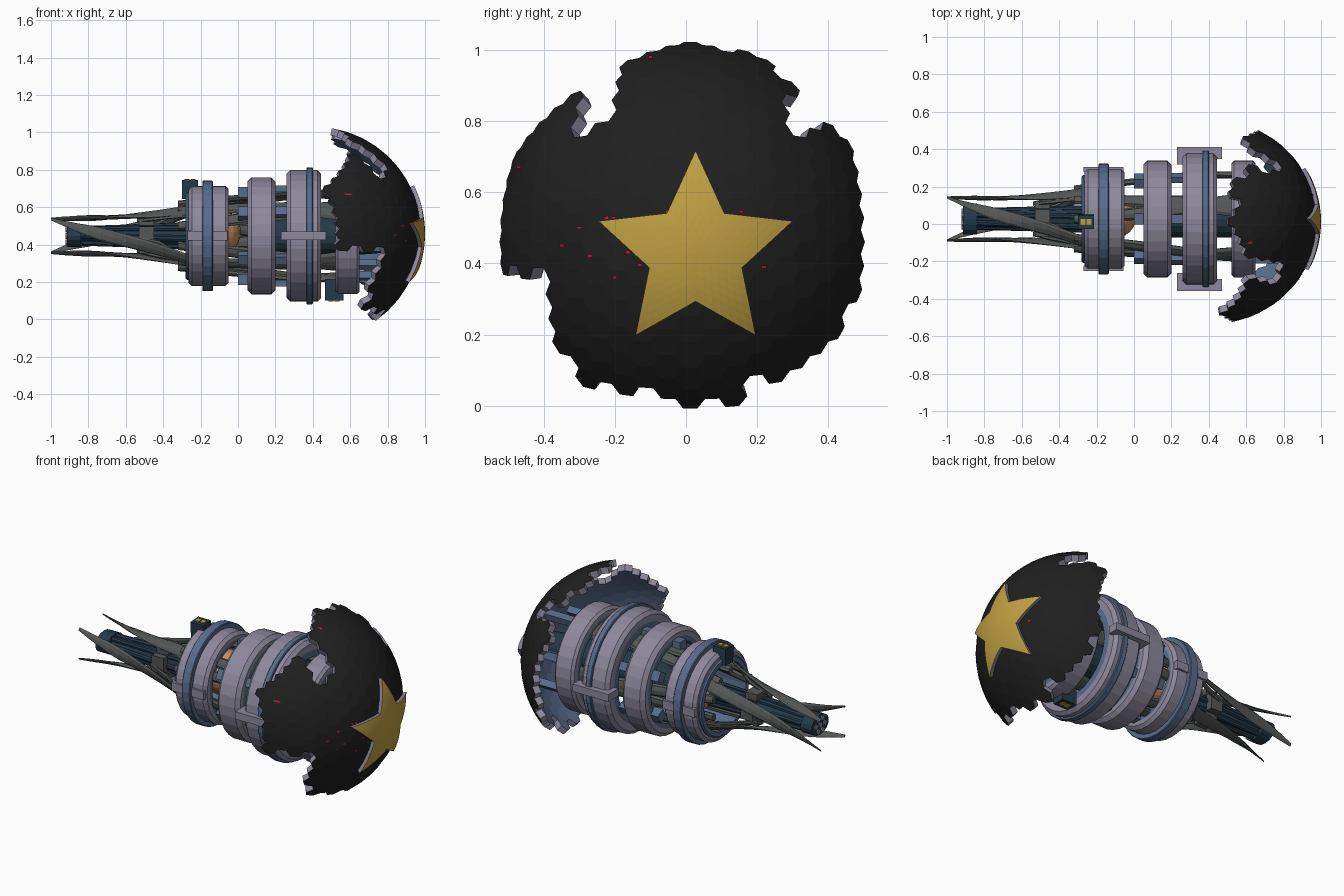
import bpy, bmesh, math
from math import sin, cos, radians, pi, sqrt

if "Cube" in bpy.data.objects:
    bpy.data.objects.remove(bpy.data.objects["Cube"])

AY, AZ = 0.027, 0.447            # main axis runs along x
SC, SR = (0.41, 0.012, 0.46), 0.57   # shield sphere
SQ = 0.96                        # slight sideways squash of the shield


def mat(name, r, g, b):
    m = bpy.data.materials.new(name)
    m.diffuse_color = (r, g, b, 1)
    m.use_nodes = True
    m.node_tree.nodes["Principled BSDF"].inputs["Base Color"].default_value = m.diffuse_color
    return m


BLACK = mat("black", .014, .014, .014)
GOLD = mat("gold", .52, .35, .055)
LAV = mat("lavender_grey", .27, .25, .34)
BLUE = mat("steel_blue", .10, .15, .26)
GREEN = mat("grey_green", .085, .095, .09)
TEAL = mat("dark_teal", .017, .042, .065)
ORANGE = mat("copper", .60, .27, .12)
RED = mat("red", .5, .012, .03)


def make(name, verts, faces, mats, ids=None, fix=True):
    me = bpy.data.meshes.new(name)
    me.from_pydata(verts, [], faces)
    for m in mats:
        me.materials.append(m)
    if ids:
        me.polygons.foreach_set("material_index", ids)
    if fix:
        bm = bmesh.new()
        bm.from_mesh(me)
        bmesh.ops.recalc_face_normals(bm, faces=bm.faces)
        bm.to_mesh(me)
        bm.free()
    ob = bpy.data.objects.new(name, me)
    bpy.context.collection.objects.link(ob)
    return ob


def polar(x, r, a):
    return (x, AY + r * cos(a), AZ + r * sin(a))


def ring(name, x0, x1, ro, ri, bevel=0.018, colours=(LAV, BLUE), n=32):
    """Hollow lathed ring with chamfered rim; bore and inner end faces take the second colour."""
    rm = ri + (ro - bevel - ri) * 0.5
    prof = [(x0, ri), (x0, rm), (x0, ro - bevel), (x0 + bevel, ro), (x1 - bevel, ro),
            (x1, ro - bevel), (x1, rm), (x1, ri)]
    k = len(prof)
    verts = [polar(x, r, 2 * pi * i / n) for i in range(n) for x, r in prof]
    faces, ids = [], []
    for i in range(n):
        for j in range(k):
            a, b = i * k, (i + 1) % n * k
            faces.append((a + j, a + (j + 1) % k, b + (j + 1) % k, b + j))
            ids.append(1 if j in (0, k - 2, k - 1) else 0)
    return make(name, verts, faces, colours, ids)


def sweep(name, path, colour, n=8):
    """Tube along x; each path entry is (x, radius, angle, radial half size, side half size)."""
    verts, faces = [], []
    for x, r, a, p, q in path:
        for i in range(n):
            t = 2 * pi * i / n
            u, v = r + p * cos(t), q * sin(t)
            verts.append((x, AY + u * cos(a) - v * sin(a), AZ + u * sin(a) + v * cos(a)))
    for s in range(len(path) - 1):
        for i in range(n):
            a, b = s * n, s * n + n
            faces.append((a + i, a + (i + 1) % n, b + (i + 1) % n, b + i))
    faces += [tuple(range(n)), tuple(range((len(path) - 1) * n, len(path) * n))]
    return make(name, verts, faces, [colour])


def blocks(name, x0, x1, r0, r1, width, angles, colour):
    """Boxes standing on the axis at the given angles."""
    verts, faces = [], []
    for d in angles:
        a, o, w = radians(d), len(verts), width / 2
        for x in (x0, x1):
            for u, v in ((r0, -w), (r1, -w), (r1, w), (r0, w)):
                verts.append((x, AY + u * cos(a) - v * sin(a), AZ + u * sin(a) + v * cos(a)))
        for f in ((0, 1, 2, 3), (4, 5, 6, 7), (0, 1, 5, 4), (1, 2, 6, 5), (2, 3, 7, 6), (3, 0, 4, 7)):
            faces.append(tuple(o + i for i in f))
    return make(name, verts, faces, [colour])


def solidify(ob, t):
    m = ob.modifiers.new("thickness", 'SOLIDIFY')
    m.thickness, m.offset = t, -1
    m.material_offset, m.material_offset_rim = 1, 2


# Broken shield: hexagon tiles on a sphere, kept inside an outline of (direction, angle off axis)
OUTLINE = [(0, 66), (25, 68), (37, 71), (38, 55), (54, 52), (60, 57), (53, 70), (70, 77), (90, 81),
           (106, 76), (112, 66), (118, 44), (135, 48), (137, 58), (127, 62), (133, 74), (151, 82),
           (170, 82), (188, 74), (191, 50), (214, 56), (231, 62), (243, 56), (247, 47), (260, 52),
           (281, 55), (299, 51), (320, 62), (341, 63)]
poly = [(t * cos(radians(p)), t * sin(radians(p))) for p, t in OUTLINE]


def inside(u, v):
    hit = False
    for (x1, y1), (x2, y2) in zip(poly, poly[1:] + poly[:1]):
        if (y1 > v) != (y2 > v) and u < (x2 - x1) * (v - y1) / (y2 - y1) + x1:
            hit = not hit
    return hit


H = 4.9
verts, faces, index = [], [], {}
for i in range(-18, 19):
    for j in range(-22, 23):
        cu, cv = 1.5 * H * i, sqrt(3) * H * (j + (i % 2) / 2)
        if not inside(cu, cv):
            continue
        face = []
        for k in range(6):
            u, v = cu + H * cos(k * pi / 3), cv + H * sin(k * pi / 3)
            key = (round(u, 2), round(v, 2))
            if key not in index:
                index[key] = len(verts)
                d = math.hypot(u, v)
                t = radians(d)
                verts.append((SC[0] + SR * cos(t), SC[1] + SQ * SR * sin(t) * u / d,
                              SC[2] + SR * sin(t) * v / d))
            face.append(index[key])
        faces.append(tuple(face))
solidify(make("shield", verts, faces, [BLACK, BLUE, LAV], fix=False), 0.038)


def shield_x(y, z, r):
    dy, dz = (y - SC[1]) / SQ, z - SC[2]
    return SC[0] + sqrt(r * r - dy * dy - dz * dz)


# Curved star plate on the shield
pts, quads = [(0, 0)], []
for i in range(10):
    r, a = (0.287, 0.137)[i % 2], pi / 2 + i * pi / 5
    pts.append((r * cos(a), r * sin(a)))
for i in range(0, 10, 2):
    quads.append((0, 1 + (i - 1) % 10, 1 + i, 1 + i + 1))
star = make("star", [(0, AY + y, 0.43 + z) for y, z in pts], quads, [GOLD, LAV, LAV], fix=False)
bm = bmesh.new()
bm.from_mesh(star.data)
bmesh.ops.subdivide_edges(bm, edges=bm.edges, cuts=6, use_grid_fill=True)
for v in bm.verts:
    v.co.x = shield_x(v.co.y, v.co.z, 0.59)
bm.to_mesh(star.data)
bm.free()
solidify(star, 0.03)

# Tiny red chips on the shield around the star
DOTS = [(-.225, .528), (-.205, .528), (-.05, .545), (.155, .545), (-.165, .43), (-.13, .395), (.22, .39),
        (-.47, .67), (-.1, .98), (-.3, .5), (-.35, .45), (-.27, .42), (-.2, .36)]
verts, faces = [], []
for y, z in DOTS:
    o = len(verts)
    for dy, dz in ((-.006, -.004), (.006, -.004), (.006, .004), (-.006, .004)):
        verts.append((shield_x(y + dy, z + dz, SR + .003), y + dy, z + dz))
    faces.append((o, o + 1, o + 2, o + 3))
make("red_chips", verts, faces, [RED], fix=False)

# Ring cage
ring("rear_ring", -0.265, -0.05, 0.268, 0.20)
ring("rear_ring_lip", -0.28, -0.24, 0.235, 0.20, 0.008, (BLUE, BLUE))
ring("rear_flange", -0.19, -0.135, 0.296, 0.25, 0.004, (BLUE, BLUE))
ring("middle_ring", 0.05, 0.20, 0.313, 0.235, 0.022)
ring("front_ring", 0.26, 0.445, 0.352, 0.25, 0.02)
ring("front_flange", 0.365, 0.40, 0.366, 0.33, 0.004, (BLUE, BLUE))
ring("shield_ring", 0.52, 0.65, 0.312, 0.24, 0.015)

# Side clamps, blue tabs between the rings, struts to the shield
blocks("front_clamps", 0.23, 0.47, 0.32, 0.384, 0.045, (0, 180), LAV)
blocks("front_clamp_feet", 0.23, 0.262, 0.29, 0.384, 0.045, (0, 180), LAV)
blocks("rear_clamps", -0.27, -0.055, 0.25, 0.278, 0.05, (0, 180), LAV)
blocks("rear_tabs", 0.0, 0.055, 0.205, 0.262, 0.06, range(30, 390, 60), BLUE)
blocks("middle_tabs", 0.195, 0.265, 0.235, 0.27, 0.05, range(30, 390, 60), BLUE)
blocks("shield_struts", 0.60, 0.87, 0.20, 0.24, 0.045, range(15, 375, 60), BLUE)

# Top and bottom marker boxes with pairs of gold plates
blocks("top_box", -0.30, -0.215, 0.20, 0.298, 0.075, (93,), TEAL)
blocks("bottom_box", 0.465, 0.565, 0.23, 0.345, 0.075, (270,), TEAL)
for k in (0, 1):
    blocks(f"top_box_plate_{k}", -0.287 + .033 * k, -0.26 + .033 * k, 0.296, 0.303, 0.032, (93,), GOLD)
    blocks(f"bottom_box_plate_{k}", 0.484 + .033 * k, 0.511 + .033 * k, 0.343, 0.35, 0.032, (270,), GOLD)

# Copper ball and inner core
bm = bmesh.new()
bmesh.ops.create_uvsphere(bm, u_segments=24, v_segments=14, radius=0.125)
me = bpy.data.meshes.new("copper_ball")
bm.to_mesh(me)
bm.free()
me.materials.append(ORANGE)
ball = bpy.data.objects.new("copper_ball", me)
ball.location = (-0.11, AY + 0.02, AZ + 0.02)
bpy.context.collection.objects.link(ball)
sweep("front_core", [(0.06, 0, 0, .06, .06), (0.14, 0, 0, .10, .10), (0.66, 0, 0, .10, .10),
                     (0.9, 0, 0, .08, .08)], TEAL, 16)

# Tail shaft: a bundle of tubes in a collar with open sockets
sweep("tail_collar", [(-0.915, 0, 0, .083, .06), (-0.84, 0, 0, .083, .06)], TEAL, 16)
sweep("tail_shaft", [(-0.85, 0, 0, .045, .035), (-0.2, 0, 0, .06, .06)], TEAL, 12)
for i in range(6):
    a = i * pi / 3
    sweep(f"tail_tube_{i}", [(-0.86, .042, a, .016, .016), (-0.2, .06, a + .3, .018, .018)], TEAL)
    sweep(f"tail_socket_{i}", [(-0.922, .041, a, .016, .016), (-0.9, .041, a, .016, .016)], LAV)
sweep("tail_socket_centre", [(-0.922, 0, 0, .018, .018), (-0.9, 0, 0, .018, .018)], LAV)

# Tail blades: four twisted strips running from the pointed tips into the cage
for i in range(4):
    y0, z0 = ((0.115, 0.09), (-0.115, 0.09), (-0.115, -0.09), (0.115, -0.09))[i]
    y1, z1 = ((-0.15, 0.15), (-0.15, -0.15), (0.15, -0.15), (0.15, 0.15))[i]
    path = []
    for s in range(13):
        t = s / 12
        y, z = y0 + (y1 - y0) * t, z0 + (z1 - z0) * t
        r = math.hypot(y, z) * (1 - 0.14 * sin(pi * t))
        w = min(1, 0.25 + 2.5 * t)
        path.append((-1 + 0.8 * t, r, math.atan2(z, y), 0.012 * w, 0.036 * w))
    sweep(f"tail_blade_{i}", path, GREEN)
# Shorter braces fanning from the clips into the rear ring
for i in range(4):
    a = radians(45 + 90 * i)
    sweep(f"tail_brace_{i}", [(-0.54, .085, a - .5, .01, .022), (-0.42, .115, a - .3, .014, .03),
                              (-0.3, .17, a, .014, .03), (-0.2, .19, a + .1, .014, .03)], GREEN)
blocks("tail_clips", -0.53, -0.45, 0.055, 0.095, 0.10, (0, 90, 180, 270), GREEN)

# Cage pipes threading the rings
for i in range(10):
    path = []
    for s in range(9):
        t = s / 8
        a = radians(18 + 36 * i) + 0.4 * t * (1 if i % 2 else -1)
        path.append((-0.32 + 0.94 * t, 0.17 + 0.065 * min(1, t * 1.5), a, 0.018, 0.024 + 0.03 * t))
    sweep(f"cage_pipe_{i}", path, GREEN)
